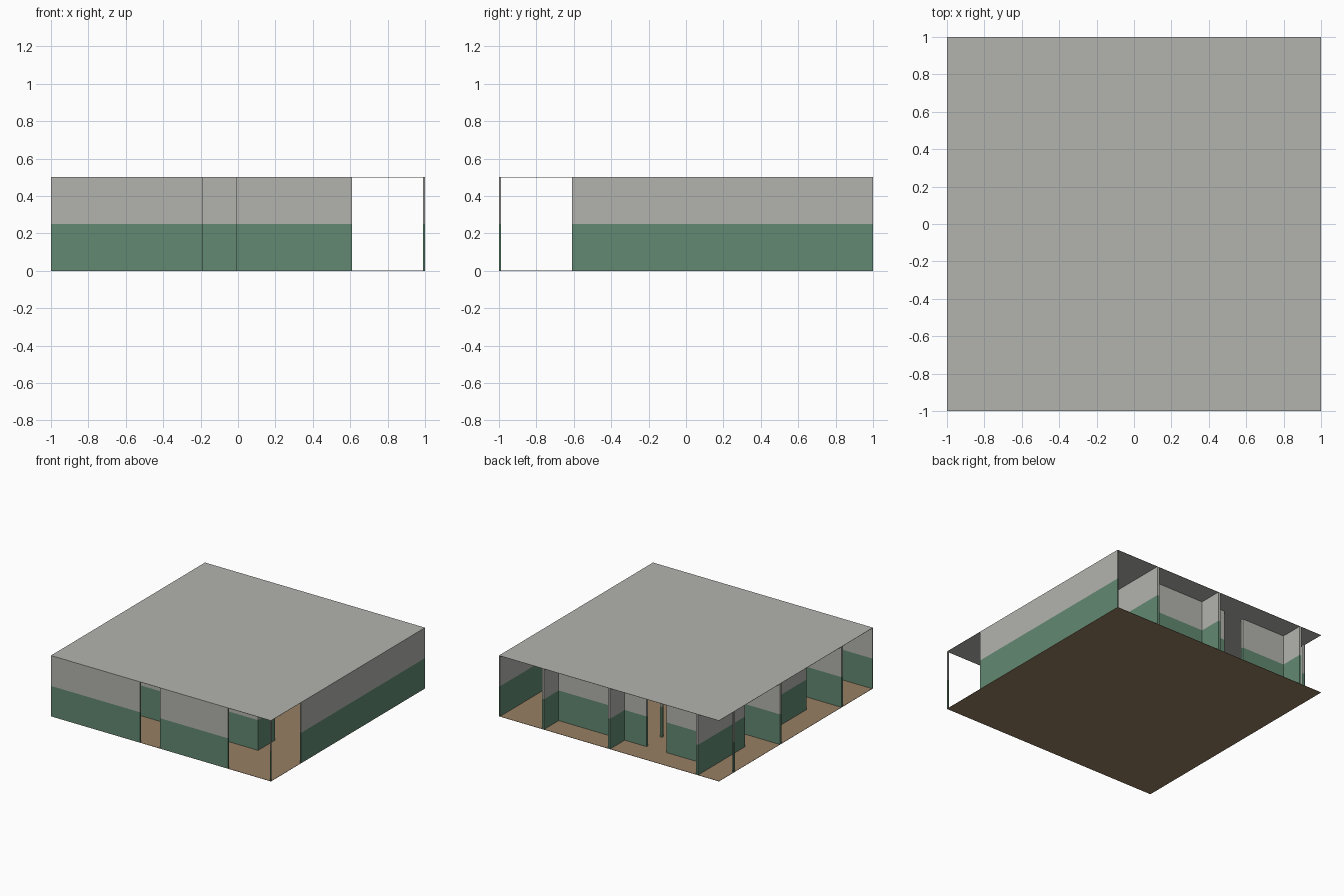
import bpy
import bmesh
from mathutils import Matrix, Vector

cube = bpy.data.objects.get("Cube")
if cube:
    bpy.data.objects.remove(cube, do_unlink=True)

HEIGHT = 0.5      # storey height
HALF = 0.01       # half of a wall's thickness
SKIN = 0.002      # floor and roof sheets


def material(name, colour):
    mat = bpy.data.materials.new(name)
    mat.use_nodes = True
    mat.diffuse_color = (*colour, 1)
    bsdf = next(n for n in mat.node_tree.nodes if n.type == 'BSDF_PRINCIPLED')
    bsdf.inputs["Base Color"].default_value = (*colour, 1)
    return mat


GREEN = material("green wall paint", (0.122, 0.25, 0.168))
GREY = material("light grey plaster", (0.45, 0.45, 0.42))
TAN = material("tan floor", (0.31, 0.215, 0.127))


def box(name, low, high, mats, split=None):
    """Axis-aligned box; with a split height, faces above it take the second material."""
    low, high = Vector(low), Vector(high)
    bm = bmesh.new()
    bmesh.ops.create_cube(bm, size=1, matrix=Matrix.Translation((low + high) / 2)
                          @ Matrix.Diagonal((*(high - low), 1)))
    if split:
        bmesh.ops.bisect_plane(bm, geom=bm.verts[:] + bm.edges[:] + bm.faces[:],
                               plane_co=(0, 0, split), plane_no=(0, 0, 1))
        for face in bm.faces:
            face.material_index = int(face.calc_center_median().z > split)
    mesh = bpy.data.meshes.new(name)
    bm.to_mesh(mesh)
    bm.free()
    for mat in mats:
        mesh.materials.append(mat)
    bpy.context.collection.objects.link(bpy.data.objects.new(name, mesh))


def clip(value):
    return max(-1, min(1, value))


def wall(name, axis, line, start, end):
    """Wall along x or y, centred on a grid line and kept inside the outline."""
    along = clip(start - HALF), clip(end + HALF)
    across = clip(line - HALF), clip(line + HALF)
    xs, ys = (along, across) if axis == 'x' else (across, along)
    box(name, (xs[0], ys[0], SKIN), (xs[1], ys[1], HEIGHT - SKIN),
        (GREEN, GREY), HEIGHT / 2)


# Floor and flat roof
box("floor", (-1, -1, 0), (1, 1, SKIN), (TAN,))
box("roof", (-1, -1, HEIGHT - SKIN), (1, 1, HEIGHT), (GREY,))

# Outer walls
wall("front_wall_right", 'x', -1, -1, -0.2)
wall("front_wall_middle", 'x', -1, 0, 0.6)
wall("left_wall", 'y', 1, -0.6, 1)

# Corner, edge and inner posts
wall("front_corner_post", 'x', -1, 1, 1)
wall("right_edge_post", 'x', 0.8, -1, -1)
wall("inner_post", 'x', 0.6, -0.2, -0.2)

# Partitions running front to back
for line, start, end in [(0.6, 0.4, 1), (0, 0.8, 1), (-0.8, 0.4, 1),
                         (-0.8, -0.4, 0.2), (0.6, -0.6, -0.4)]:
    wall("lengthwise_partition", 'y', line, start, end)

# Partitions running side to side
for line, start, end in [(0.8, 0, 0.6), (0.8, -0.2, 0), (0.8, -0.8, -0.4),
                         (0.2, -1, -0.6), (-0.6, -1, -0.2), (-0.6, 0.2, 0.6)]:
    wall("crosswise_partition", 'x', line, start, end)
